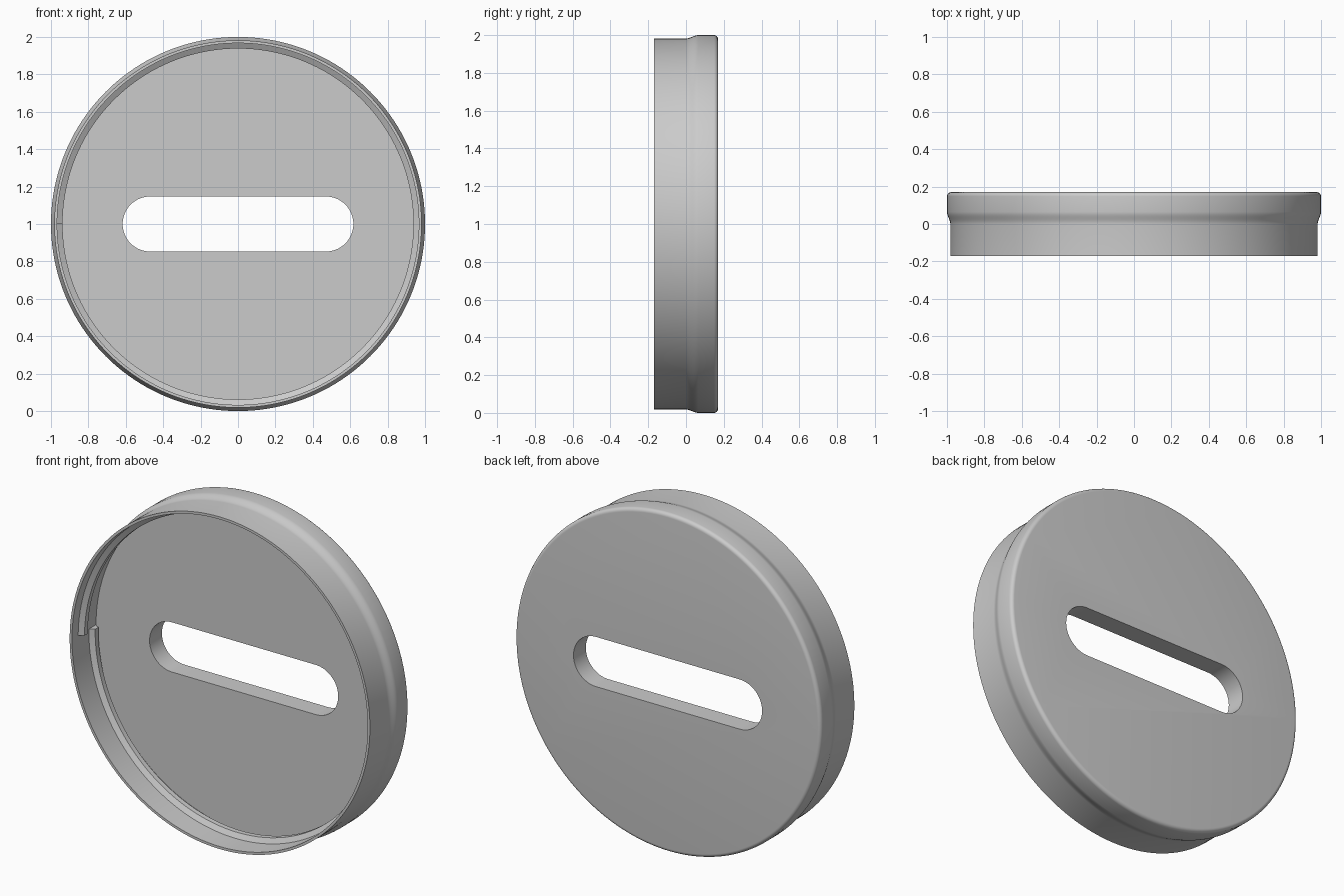
import bpy, bmesh, math

if "Cube" in bpy.data.objects:
    bpy.data.objects.remove(bpy.data.objects["Cube"], do_unlink=True)

SEGMENTS = 160
AXIS_Z = 1.0

grey = bpy.data.materials.new("light grey")
grey.use_nodes = True
colour = (0.6, 0.6, 0.6, 1)
grey.diffuse_color = colour
grey.node_tree.nodes["Principled BSDF"].inputs["Base Color"].default_value = colour


def ring_point(radius, y, angle):
    """Point around the lid's front-to-back axis."""
    return (radius * math.cos(angle), y, AXIS_Z + radius * math.sin(angle))


def finish(name, bm):
    bmesh.ops.recalc_face_normals(bm, faces=bm.faces)
    mesh = bpy.data.meshes.new(name)
    bm.to_mesh(mesh)
    bm.free()
    mesh.materials.append(grey)
    obj = bpy.data.objects.new(name, mesh)
    bpy.context.collection.objects.link(obj)
    return obj


def bridge(bm, a, b, closed=True):
    n = len(a)
    for i in range(n if closed else n - 1):
        j = (i + 1) % n
        bm.faces.new((a[i], a[j], b[j], b[i]))


def smooth(obj):
    bpy.ops.object.select_all(action="DESELECT")
    obj.select_set(True)
    bpy.context.view_layer.objects.active = obj
    bpy.ops.object.shade_smooth_by_angle(angle=math.radians(30))


# Cup: floor, inner wall, rim, flared outer wall, rounded back edge
FLOOR_Y, BACK_Y, RIM_Y = 0.055, 0.17, -0.17
INNER_R, FILLET = 0.967, 0.022
profile = [(INNER_R, FLOOR_Y), (INNER_R, RIM_Y), (0.982, RIM_Y), (0.982, 0.0)]
for i in range(1, 9):
    t = i / 8
    profile.append((0.982 + 0.018 * t * t * (3 - 2 * t), 0.065 * t))
for i in range(7):
    a = math.pi / 2 * i / 6
    profile.append((1 - FILLET + FILLET * math.cos(a),
                    BACK_Y - FILLET + FILLET * math.sin(a)))

bm = bmesh.new()
rings = [[bm.verts.new(ring_point(r, y, math.tau * i / SEGMENTS))
          for i in range(SEGMENTS)] for r, y in profile]
for a, b in zip(rings, rings[1:]):
    bridge(bm, a, b)
bm.faces.new(rings[0])
bm.faces.new(rings[-1])
lid = finish("lid_body", bm)

# Rounded slot cutter through the floor
SLOT_R, SLOT_X = 0.147, 0.47
outline = []
for side in (1, -1):
    for i in range(25):
        a = -math.pi / 2 + math.pi * i / 24
        outline.append((side * (SLOT_X + SLOT_R * math.cos(a)),
                        AXIS_Z + side * SLOT_R * math.sin(a)))
bm = bmesh.new()
ends = [[bm.verts.new((x, y, z)) for x, z in outline] for y in (-0.1, 0.3)]
bridge(bm, *ends)
for end in ends:
    bm.faces.new(end)
cutter = finish("slot_cutter", bm)

cut = lid.modifiers.new("slot", "BOOLEAN")
cut.operation = "DIFFERENCE"
cut.solver = "EXACT"
cut.object = cutter
bpy.context.view_layer.objects.active = lid
bpy.ops.object.modifier_apply(modifier=cut.name)
bpy.data.objects.remove(cutter, do_unlink=True)
smooth(lid)

# Internal thread: one turn from near the rim back to the floor
START_Y, PITCH = -0.08, 0.1
section = [(0.972, -0.035), (0.938, -0.015), (0.938, 0.015), (0.972, 0.035)]
bm = bmesh.new()
rows = []
for r, dy in section:
    row = []
    for i in range(SEGMENTS + 1):
        t = i / SEGMENTS
        row.append(bm.verts.new(
            ring_point(r, START_Y + PITCH * t + dy, math.pi - math.tau * t)))
    rows.append(row)
for k in range(4):
    bridge(bm, rows[k], rows[(k + 1) % 4], closed=False)
for tip in (0, -1):
    bm.faces.new([row[tip] for row in rows])
smooth(finish("inner_thread", bm))
